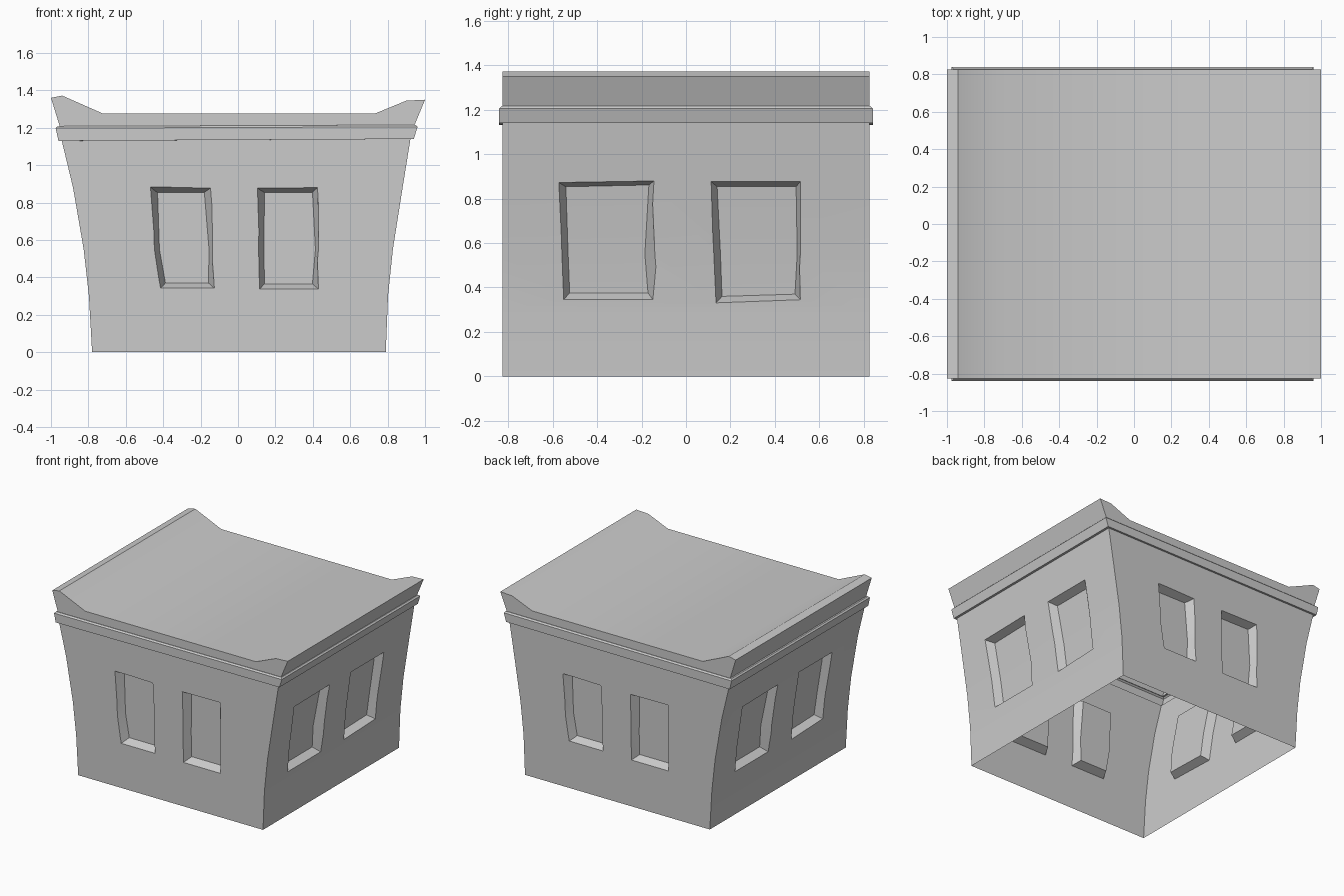
import bpy, bmesh
from mathutils import Vector

if "Cube" in bpy.data.objects:
    bpy.data.objects.remove(bpy.data.objects["Cube"])

HY = 0.825  # half depth of the walls

# Horizontal rings: left x, left z, right x, right z, half depth
rings = [
    (-.78, 0, .79, 0, HY), (-.797, .30, .802, .30, HY),
    (-.825, .55, .828, .55, HY), (-.882, .88, .880, .88, HY),
    (-.942, 1.13, .922, 1.14, HY),
    (-.96, 1.13, .94, 1.14, .84), (-.975, 1.198, .96, 1.205, .84),
    (-.965, 1.208, .95, 1.215, HY + .004), (-.953, 1.208, .944, 1.215, HY),
]
# Roof section from right to left
roof = [(1, 1.35), (.9, 1.345), (.73, 1.275), (-.72, 1.275), (-.94, 1.372), (-1, 1.36)]


def make_object(name, bm):
    bmesh.ops.recalc_face_normals(bm, faces=bm.faces)
    me = bpy.data.meshes.new(name)
    bm.to_mesh(me)
    bm.free()
    ob = bpy.data.objects.new(name, me)
    bpy.context.collection.objects.link(ob)
    return ob


# Building shell: curved walls, cornice band, parapet and roof
bm = bmesh.new()
loops = []
for xl, zl, xr, zr, hy in rings:
    loops.append([bm.verts.new(p) for p in
                  ((xl, -hy, zl), (xr, -hy, zr), (xr, hy, zr), (xl, hy, zl))])
bm.faces.new(loops[0])
for a, b in zip(loops, loops[1:]):
    for i in range(4):
        j = (i + 1) % 4
        bm.faces.new((a[i], a[j], b[j], b[i]))
fl, fr, br, bl = loops[-1]
front = [bm.verts.new((x, -HY, z)) for x, z in roof]
back = [bm.verts.new((x, HY, z)) for x, z in roof]
bm.faces.new([fl, fr] + front)
bm.faces.new([bl, br] + back)
fs, bs = [fr] + front + [fl], [br] + back + [bl]
for i in range(len(fs) - 1):
    bm.faces.new((fs[i], fs[i + 1], bs[i + 1], bs[i]))
building = make_object("building_shell", bm)


def wall_x(z, side):
    """Surface x of the curved side wall at height z."""
    for a, b in zip(rings[:4], rings[1:5]):
        k = 0 if side < 0 else 2
        if z <= b[k + 1]:
            t = (z - a[k + 1]) / (b[k + 1] - a[k + 1])
            return a[k] + t * (b[k] - a[k])


def place(wall, u, z, depth):
    if wall in ("front", "back"):
        s = -1 if wall == "front" else 1
        return Vector((u, s * (HY - depth), z))
    s = 1 if wall == "right" else -1
    return Vector((wall_x(z, s) - s * depth, u, z))


# Window outlines: top left, top right, mid right, bottom right, bottom left, mid left
front_a = ([(-.468, .882), (-.147, .877), (-.136, .55), (-.126, .342), (-.414, .342), (-.447, .55)],
           [(-.43, .853), (-.18, .855), (-.155, .55), (-.158, .37), (-.388, .37), (-.42, .55)])
front_b = ([(.104, .877), (.425, .88), (.43, .55), (.43, .337), (.115, .337), (.11, .55)],
           [(.142, .853), (.398, .855), (.414, .55), (.398, .366), (.142, .366), (.138, .55)])
side_a = ([(-.572, .872), (-.144, .879), (-.14, .55), (-.149, .345), (-.55, .345), (-.558, .55)],
          [(-.54, .853), (-.167, .861), (-.185, .55), (-.171, .376), (-.523, .376), (-.53, .55)])
side_b = ([(.113, .876), (.514, .876), (.514, .55), (.514, .345), (.135, .331), (.125, .55)],
          [(.14, .853), (.495, .853), (.50, .55), (.49, .37), (.162, .36), (.155, .55)])


def turned(win, squash=1.0):
    """Same window on the opposite wall, optionally a little shorter."""
    return tuple([(-u, .6 + (z - .6) * squash) for u, z in ring] for ring in win)


windows = [("front", front_a), ("front", front_b), ("right", side_a), ("right", side_b),
           ("back", turned(front_a, .93)), ("back", turned(front_b, .93)),
           ("left", turned(side_a)), ("left", turned(side_b))]

# Carve each bevelled window recess
bpy.context.view_layer.objects.active = building
for wall, (outer, inner) in windows:
    bm = bmesh.new()
    so = [place(wall, u, z, 0) for u, z in outer]
    si = [place(wall, u, z, .06) for u, z in inner]
    o = [bm.verts.new(a + (a - b) * .5) for a, b in zip(so, si)]
    n = [bm.verts.new(b) for b in si]
    for r in (o, n):
        bm.faces.new((r[0], r[1], r[2], r[5]))
        bm.faces.new((r[5], r[2], r[3], r[4]))
    for i in range(6):
        j = (i + 1) % 6
        bm.faces.new((o[i], o[j], n[j], n[i]))
    cutter = make_object("window_cutter", bm)
    cutter.hide_render = True
    mod = building.modifiers.new("window", "BOOLEAN")
    mod.operation = "DIFFERENCE"
    mod.solver = "EXACT"
    mod.object = cutter
    bpy.ops.object.modifier_apply(modifier=mod.name)
    bpy.data.objects.remove(cutter)

# Open underside
bm = bmesh.new()
bm.from_mesh(building.data)
floor = [f for f in bm.faces if all(abs(v.co.z) < 1e-4 for v in f.verts)]
bmesh.ops.delete(bm, geom=floor, context="FACES")
bm.to_mesh(building.data)
bm.free()

building.select_set(True)
bpy.ops.object.shade_smooth_by_angle(angle=0.52)
